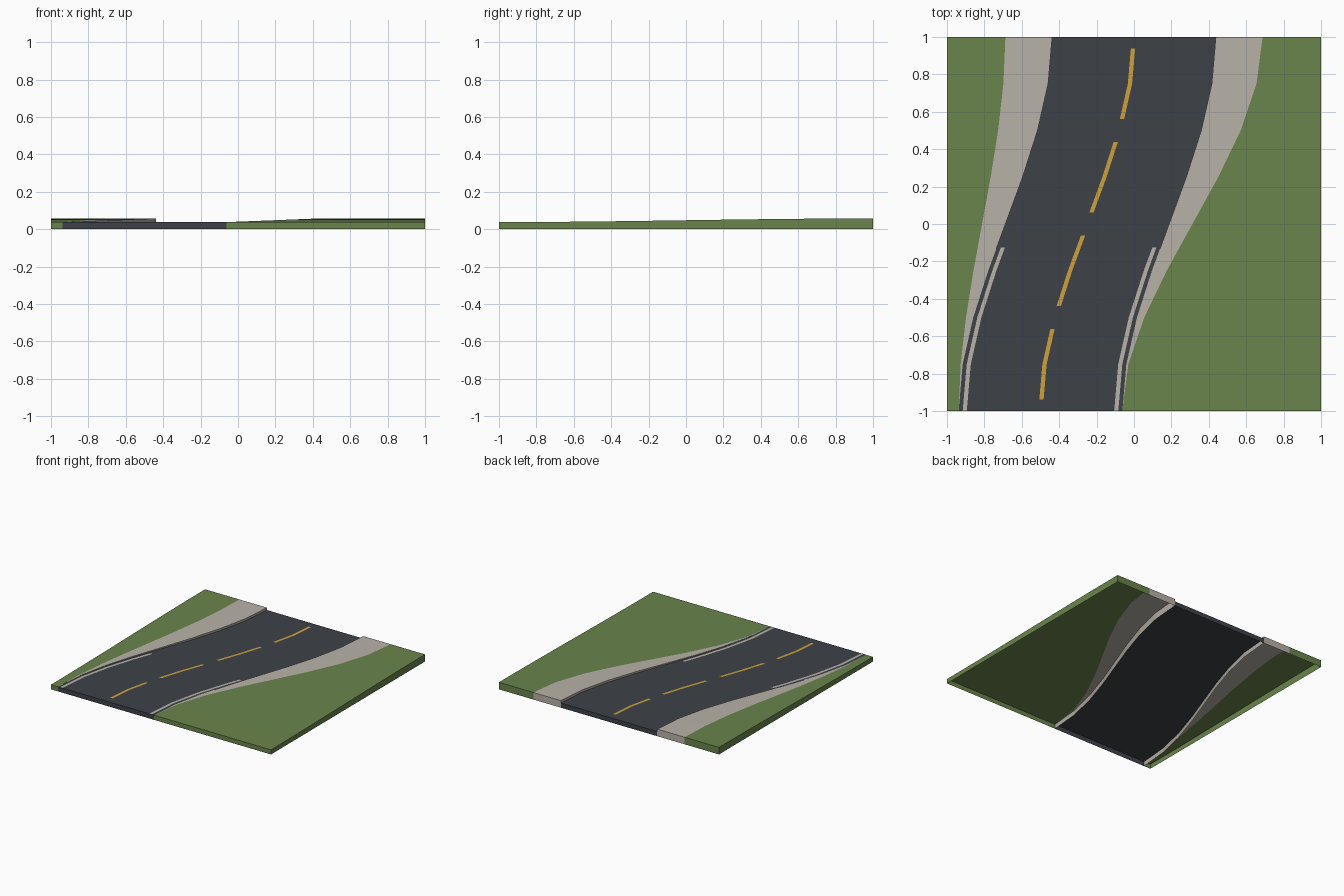
import bpy
import math

cube = bpy.data.objects.get("Cube")
if cube:
    bpy.data.objects.remove(cube, do_unlink=True)

ROAD_Z, RISE = 0.038, 0.02
HALF_ROAD, WALK = 0.4375, 0.25
STEP = 0.25
KNOTS = [-1 + STEP * i for i in range(9)]


def material(name, rgb):
    linear = [((c / 255 + 0.055) / 1.055) ** 2.4 for c in rgb] + [1]
    mat = bpy.data.materials.new(name)
    mat.use_nodes = True
    mat.diffuse_color = linear
    bsdf = mat.node_tree.nodes["Principled BSDF"]
    bsdf.inputs["Base Color"].default_value = linear
    bsdf.inputs["Roughness"].default_value = 0.9
    return mat


ASPHALT = material("dark asphalt", (61, 66, 73))
GRASS = material("grass green", (106, 132, 76))
CONCRETE = material("pale concrete", (184, 178, 168))
YELLOW = material("lane yellow", (204, 160, 60))


def ease(y):
    """Smooth S-curve from 0 to 1, faceted at the knots."""
    def smooth(v):
        t = (v + 1) / 2
        return t * t * (3 - 2 * t)
    i = min(int((y + 1) / STEP), len(KNOTS) - 2)
    f = (y - KNOTS[i]) / STEP
    return smooth(KNOTS[i]) * (1 - f) + smooth(KNOTS[i + 1]) * f


def centre(y):
    return -0.5 + 0.5 * ease(y)


def kerb(side):
    return lambda y: centre(y) + side * HALF_ROAD


def verge(side):
    return lambda y: centre(y) + side * (HALF_ROAD + WALK * ease(y))


def border(side):
    return lambda y: side


def land_z(y):
    return ROAD_Z + RISE * ease(y)


def road_z(y):
    return ROAD_Z


def ground_z(y):
    return 0.0


def sheet(name, mat, rails, start=-1, end=1, skirts=False):
    """Surface spanned between rails, each an (x, z) pair of functions of y."""
    ys = [start] + [k for k in KNOTS if start < k < end] + [end]
    n = len(ys)
    verts = [(x(y), y, z(y)) for x, z in rails for y in ys]
    faces = []
    for r in range(len(rails) - 1):
        for i in range(n - 1):
            a, b = r * n + i, (r + 1) * n + i
            faces.append((a, b, b + 1, a + 1))
    # vertical end walls under the first two rails
    if skirts:
        for i in (0, n - 1):
            a, b = verts[i], verts[n + i]
            if abs(a[0] - b[0]) > 0.001:
                k = len(verts)
                verts += [(a[0], a[1], 0), (b[0], b[1], 0)]
                quad = (i, k, k + 1, n + i)
                faces.append(quad if i == 0 else quad[::-1])
    mesh = bpy.data.meshes.new(name)
    mesh.from_pydata(verts, [], faces)
    mesh.materials.append(mat)
    mesh.update()
    obj = bpy.data.objects.new(name, mesh)
    bpy.context.collection.objects.link(obj)
    return obj


def paint(name, mat, offset, half, start, end):
    """Thin painted stripe following the road."""
    z = lambda y: ROAD_Z + 0.0015
    sheet(name, mat, [(lambda y: centre(y) + offset - half, z),
                      (lambda y: centre(y) + offset + half, z)], start, end)


# Road surface with end walls
sheet("road", ASPHALT, [(kerb(-1), road_z), (kerb(1), road_z)], skirts=True)

# Both sides: kerb wall, widening pavement, grass with outer wall, edge line
for side, label in ((1, "left"), (-1, "right")):
    def ordered(rails):
        return rails if side > 0 else rails[::-1]

    sheet(label + "_kerb", CONCRETE,
          ordered([(kerb(side), ground_z), (kerb(side), land_z)]))
    sheet(label + "_pavement", CONCRETE,
          ordered([(kerb(side), land_z), (verge(side), land_z)]), skirts=True)
    sheet(label + "_grass", GRASS,
          ordered([(verge(side), land_z), (border(side), land_z)]), skirts=True)
    sheet(label + "_outer_wall", GRASS,
          ordered([(border(side), land_z), (border(side), ground_z)]))
    paint(label + "_edge_line", CONCRETE, side * 0.405, 0.011, -1, -0.125)

# Dashed centre line
for i in range(4):
    mid = -0.75 + 0.5 * i
    paint("centre_dash_%d" % (i + 1), YELLOW, 0, 0.0115, mid - 0.1875, mid + 0.1875)
